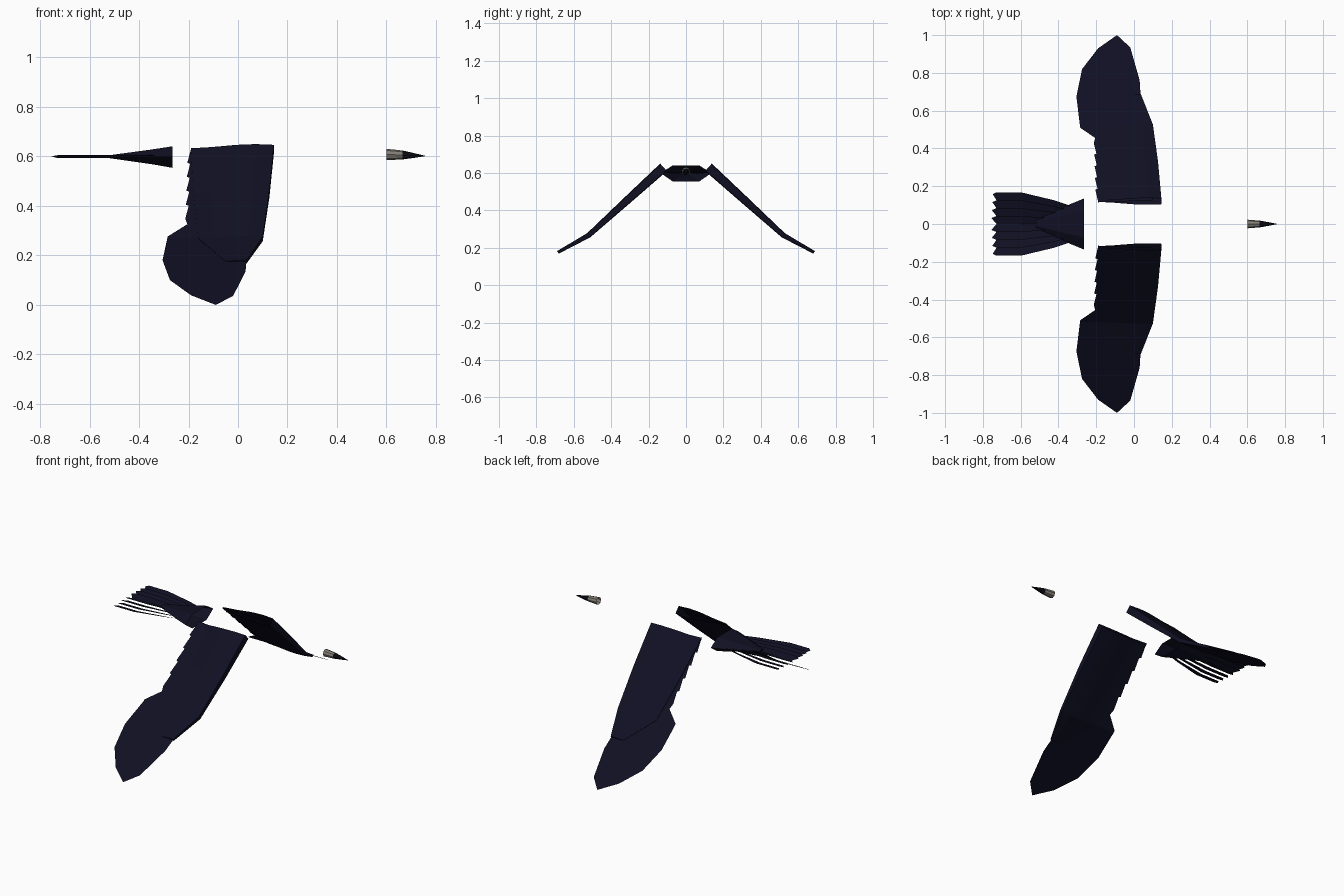
import bpy, bmesh, math
from mathutils import Vector

old = bpy.data.objects.get("Cube")
if old:
    bpy.data.objects.remove(old, do_unlink=True)


def material(name, rgb):
    m = bpy.data.materials.new(name)
    m.use_nodes = True
    m.diffuse_color = (*rgb, 1)
    bsdf = m.node_tree.nodes["Principled BSDF"]
    bsdf.inputs["Base Color"].default_value = (*rgb, 1)
    bsdf.inputs["Roughness"].default_value = 0.8
    return m


NAVY = material("dark navy feathers", (0.005, 0.005, 0.017))
GREY = material("warm grey beak", (0.23, 0.21, 0.18))
BLACK = material("black beak tip", (0.004, 0.004, 0.008))


def finish(name, bm, *mats):
    mesh = bpy.data.meshes.new(name)
    bm.to_mesh(mesh)
    bm.free()
    for m in mats:
        mesh.materials.append(m)
    obj = bpy.data.objects.new(name, mesh)
    bpy.context.collection.objects.link(obj)
    return obj


def loft(bm, rings, cap_start=False, cap_end=False):
    """Join closed rings of points with quads."""
    loops = [[bm.verts.new(p) for p in ring] for ring in rings]
    for a, b in zip(loops, loops[1:]):
        for i in range(len(a)):
            j = (i + 1) % len(a)
            bm.faces.new((a[i], a[j], b[j], b[i]))
    if cap_start:
        bm.faces.new(loops[0][::-1])
    if cap_end:
        bm.faces.new(loops[-1])
    bmesh.ops.recalc_face_normals(bm, faces=bm.faces)


# Wing centre line: steep inner arm, flatter outer hand
ELBOW = 0.52


def wing_z(y):
    if y < ELBOW:
        return 0.267 + (ELBOW - y) * 0.9075
    return 0.267 * (1 - y) / (1 - ELBOW)


# Solid wing arm: station y, leading x, trailing x, half thickness
STATIONS = [(0.12, 0.145, -0.19, 0.027), (0.32, 0.127, -0.18, 0.021),
            (0.52, 0.1, -0.16, 0.014), (0.685, 0.036, -0.05, 0.008)]
CHORD = [(0, 0.85), (0.22, 1), (0.45, 0.85), (0.75, 0.4), (1, 0.15)]
NORMAL = [Vector((0, 0.67, 0.74)), Vector((0, 0.67, 0.74)),
          Vector((0, 0.58, 0.81)), Vector((0, 0.49, 0.87))]

# Outline of the feather sheet, from the leading edge round the tip
HAND = [(0.09, 0.53), (0.036, 0.66), (0.03, 0.76), (-0.02, 0.935), (-0.033, 0.91),
        (-0.09, 1.0), (-0.135, 0.875), (-0.19, 0.93), (-0.2, 0.785),
        (-0.275, 0.82), (-0.24, 0.675), (-0.305, 0.675), (-0.285, 0.51),
        (-0.205, 0.455)]


def build_wing(side, label):
    flip = lambda p: Vector((p[0], p[1] * side, p[2]))
    bm = bmesh.new()
    rings = []
    for (y, lead, trail, half), n in zip(STATIONS, NORMAL):
        top, low = [], []
        for u, t in CHORD:
            mid = Vector((lead + (trail - lead) * u, y, wing_z(y)))
            top.append(flip(mid + n * half * t))
            low.append(flip(mid - n * half * t))
        rings.append(top + low[::-1])
    loft(bm, rings, cap_end=True)
    finish(label + "_wing_arm", bm, NAVY)

    # Thin flight feathers with a stepped trailing edge
    outline = list(HAND)
    steps = 5
    for i in range(steps):
        y = 0.43 - i * 0.062
        x = -0.213 + i * 0.002
        outline += [(x, y), (x + 0.014, y - 0.058)]
    outline += [(-0.19, 0.115), (0.1, 0.125)]
    bm = bmesh.new()
    face = bm.faces.new([bm.verts.new((x, y, 0)) for x, y in outline])
    bmesh.ops.triangulate(bm, faces=[face])
    bmesh.ops.bisect_plane(bm, geom=bm.verts[:] + bm.edges[:] + bm.faces[:],
                           plane_co=(0, ELBOW, 0), plane_no=(0, 1, 0))
    for v in bm.verts:
        v.co = flip((v.co.x, v.co.y, wing_z(v.co.y)))
    bmesh.ops.recalc_face_normals(bm, faces=bm.faces)
    for f in bm.faces:
        if f.normal.z < 0:
            f.normal_flip()
    finish(label + "_wing_feathers", bm, NAVY)


build_wing(1, "back")
build_wing(-1, "front")

# Tail base: six-sided section narrowing into the fan
bm = bmesh.new()
rings = []
for x, w, up, down in [(-0.265, 0.135, 0.042, 0.045), (-0.35, 0.1, 0.029, 0.03),
                       (-0.52, 0.02, 0.006, 0.006)]:
    z = 0.599
    rings.append([(x, w, z), (x, w * 0.52, z + up), (x, -w * 0.52, z + up),
                  (x, -w, z), (x, -w * 0.52, z - down), (x, w * 0.52, z - down)])
loft(bm, rings, cap_end=True)
finish("tail_base", bm, NAVY)

# Tail fan: narrow tilted feathers spreading backwards
bm = bmesh.new()
COUNT = 8
FAN = [(-0.34, 0.098), (-0.42, 0.125), (-0.6, 0.168), (-0.728, 0.168)]
for i in range(COUNT):
    a, b = -1 + 2 * i / COUNT, -1 + 2 * (i + 1) / COUNT
    za, zb = (0.605, 0.593) if a < -0.01 else (0.593, 0.605)
    prev = None
    for x, w in FAN:
        pair = (bm.verts.new((x, a * w, za)), bm.verts.new((x, b * w, zb)))
        if prev:
            bm.faces.new((prev[0], pair[0], pair[1], prev[1]))
        prev = pair
    outer = 0.75 * (b if a > -0.01 else a) + 0.25 * (a if a > -0.01 else b)
    tip = bm.verts.new((-0.757 + 0.01 * abs(outer), outer * 0.168, 0.601))
    bm.faces.new((prev[0], tip, prev[1]))
bmesh.ops.recalc_face_normals(bm, faces=bm.faces)
for f in bm.faces:
    if f.normal.z < 0:
        f.normal_flip()
finish("tail_feathers", bm, NAVY)

# Beak: grey sleeve with a black point
bm = bmesh.new()
rings = []
for x, r, z in [(0.6, 0.023, 0.608), (0.665, 0.018, 0.606), (0.71, 0.01, 0.604),
                (0.755, 0.001, 0.602)]:
    angles = [math.tau * k / 8 for k in range(8)]
    rings.append([(x, r * math.cos(t), z + r * math.sin(t)) for t in angles])
loft(bm, rings, cap_end=True)
for f in bm.faces:
    f.material_index = 0 if f.calc_center_median().x < 0.66 else 1
finish("beak", bm, GREY, BLACK)
